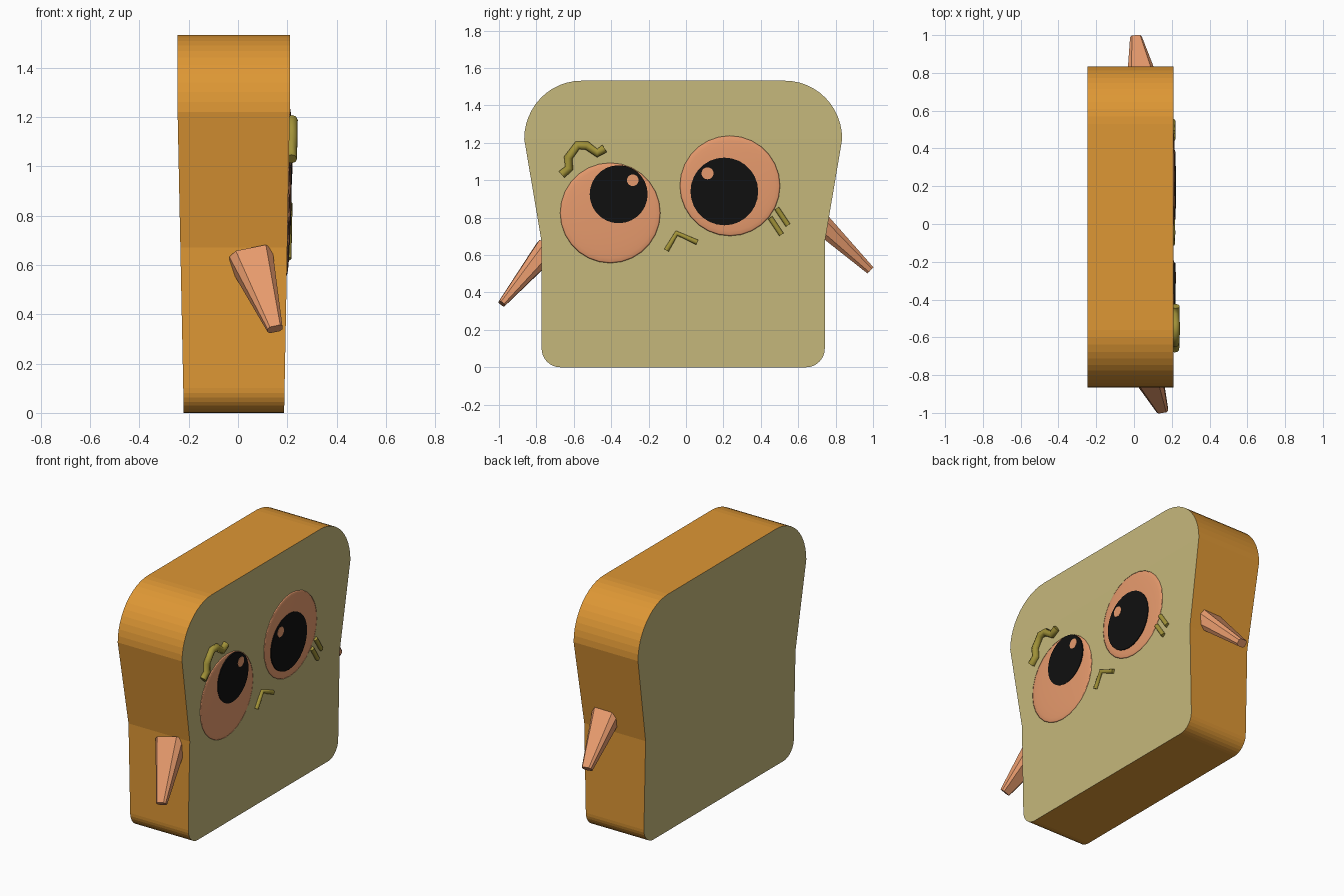
import bpy, bmesh, math
from mathutils import Vector, Matrix

if "Cube" in bpy.data.objects:
    bpy.data.objects.remove(bpy.data.objects["Cube"])


def material(name, rgb):
    m = bpy.data.materials.new(name)
    m.diffuse_color = (*rgb, 1)
    m.use_nodes = True
    m.node_tree.nodes["Principled BSDF"].inputs["Base Color"].default_value = m.diffuse_color
    return m


CRUST = material("crust", (0.73, 0.31, 0.035))
CRUMB = material("crumb", (0.565, 0.48, 0.2))
SKIN = material("salmon", (0.81, 0.33, 0.155))
BLACK = material("black", (0.005, 0.005, 0.005))
OLIVE = material("olive", (0.36, 0.29, 0.04))


def front_x(z):
    return 0.187 + 0.023 * min(z / 1.22, 1)


def back_x(z):
    return -0.22 - 0.025 * min(z / 1.22, 1)


def finish(name, bm, mats, smooth=False):
    bmesh.ops.recalc_face_normals(bm, faces=bm.faces)
    me = bpy.data.meshes.new(name)
    bm.to_mesh(me)
    bm.free()
    for m in mats:
        me.materials.append(m)
    for p in me.polygons:
        p.use_smooth = smooth
    ob = bpy.data.objects.new(name, me)
    bpy.context.collection.objects.link(ob)
    return ob


def arc(cy, cz, ry, rz, a0, a1, n):
    return [(cy + ry * math.cos(math.radians(a0 + (a1 - a0) * i / n)),
             cz + rz * math.sin(math.radians(a0 + (a1 - a0) * i / n))) for i in range(n + 1)]


# Bread slice: mirrored half profile, crust rim and two crumb faces
half = arc(0.657, 0.1, 0.1, 0.1, -90, 0, 8) + [(0.757, 0.67)] + arc(0.545, 1.22, 0.305, 0.312, 0, 90, 12)
bm = bmesh.new()
rows = []
for y, z in half:
    rows.append([bm.verts.new((x, s * y - 0.015, z))
                 for s in (-1, 1) for x in (back_x(z), front_x(z))])
for a, b in zip(rows, rows[1:]):
    for i, j, mat in ((0, 1, 0), (2, 3, 0), (0, 2, 1), (1, 3, 1)):
        bm.faces.new((a[i], a[j], b[j], b[i])).material_index = mat
for r in (rows[0], rows[-1]):
    bm.faces.new((r[0], r[1], r[3], r[2]))
finish("bread_slice", bm, [CRUST, CRUMB])


# Eye parts lie on the slightly leaning front face
def on_face(name, y, z, r, h, mat, dome=False):
    bm = bmesh.new()
    if dome:
        bmesh.ops.create_uvsphere(bm, u_segments=28, v_segments=14, radius=1)
    else:
        bmesh.ops.create_cone(bm, cap_ends=True, segments=28, radius1=1, radius2=1, depth=2)
    for v in bm.verts:
        a, b, c = v.co
        vz = z + b * r
        v.co = (front_x(vz) + c * h, y + a * r, vz)
    finish(name, bm, [mat], dome)


for side, eye, pupil, glint in (
        ("left", (-0.405, 0.825, 0.268), (-0.36, 0.925, 0.155), (-0.285, 1.0, 0.031)),
        ("right", (0.235, 0.97, 0.268), (0.205, 0.94, 0.181), (0.115, 1.037, 0.032))):
    on_face(side + "_eye", *eye, 0.012, SKIN, True)
    on_face(side + "_pupil", *pupil, 0.0135, BLACK)
    on_face(side + "_eye_glint", *glint, 0.0155, SKIN)


# Brow, mouth and cheek marks: round strokes on the face
def stroke(name, pts, r, lift):
    cu = bpy.data.curves.new(name, 'CURVE')
    cu.dimensions = '3D'
    cu.bevel_depth = r
    cu.bevel_resolution = 2
    cu.use_fill_caps = True
    sp = cu.splines.new('POLY')
    sp.points.add(len(pts) - 1)
    for p, (y, z) in zip(sp.points, pts):
        p.co = (front_x(z) + lift, y, z, 1)
    cu.materials.append(OLIVE)
    bpy.context.collection.objects.link(bpy.data.objects.new(name, cu))


stroke("eyebrow", [(-0.665, 1.03), (-0.625, 1.065), (-0.63, 1.12), (-0.58, 1.187),
                   (-0.53, 1.185), (-0.475, 1.145), (-0.435, 1.17)], 0.023, 0.01)
stroke("mouth", [(-0.105, 0.625), (-0.05, 0.717), (0.06, 0.668)], 0.014, 0.004)
for i, d in enumerate((0, 1)):
    stroke(f"cheek_mark_{i + 1}", [(0.45 + 0.035 * d, 0.8 + 0.05 * d),
                                   (0.51 + 0.035 * d, 0.71 + 0.05 * d)], 0.014, 0.004)


# Arms: tapered blocks from (base, tip) with half width and half thickness
def arm(name, base, tip, base_size, tip_size):
    base, tip = Vector(base), Vector(tip)
    d = (tip - base).normalized()
    w = (Vector((1, 0, 0)) - d * d.x).normalized()
    t = d.cross(w)
    bm = bmesh.new()
    rings = []
    for c, (hw, ht) in ((base, base_size), (tip, tip_size)):
        rings.append([bm.verts.new(c + w * hw * a + t * ht * b)
                      for a, b in ((-1, -.5), (-.7, -1), (.7, -1), (1, -.5),
                                   (1, .5), (.7, 1), (-.7, 1), (-1, .5))])
    n = len(rings[0])
    for i in range(n):
        j = (i + 1) % n
        bm.faces.new((rings[0][i], rings[0][j], rings[1][j], rings[1][i]))
    for r in rings:
        bm.faces.new(r)
    finish(name, bm, [SKIN])


arm("left_arm", (0.052, -0.745, 0.63), (0.15, -0.985, 0.34), (0.09, 0.062), (0.031, 0.02))
arm("right_arm", (0.05, 0.715, 0.775), (0.01, 0.984, 0.52), (0.09, 0.056), (0.031, 0.023))
